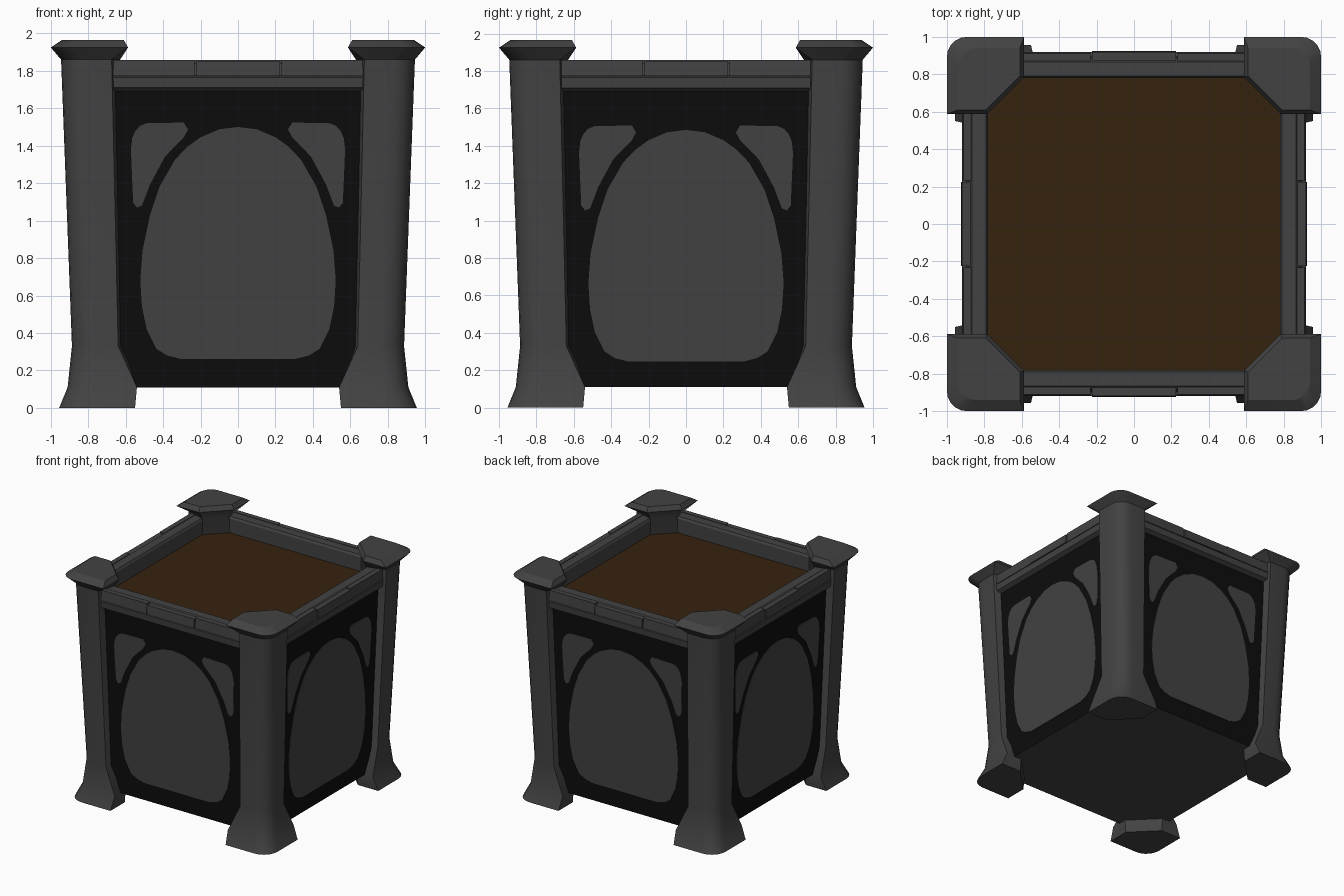
import bpy, bmesh
from math import pi, sin, cos, radians
from mathutils import Matrix

if "Cube" in bpy.data.objects:
    bpy.data.objects.remove(bpy.data.objects["Cube"], do_unlink=True)


def material(name, rgb):
    m = bpy.data.materials.new(name)
    m.diffuse_color = (*rgb, 1)
    m.use_nodes = True
    bsdf = m.node_tree.nodes["Principled BSDF"]
    bsdf.inputs["Base Color"].default_value = (*rgb, 1)
    bsdf.inputs["Roughness"].default_value = 0.8
    return m


GREY = material("dark grey stone", (0.055, 0.055, 0.055))
BLACK = material("black frame", (0.004, 0.004, 0.004))
BROWN = material("brown soil", (0.036, 0.016, 0.0045))


def loft(name, rings, mats, turn=0, smooth=False):
    """Join equal-sized rings of points into a closed solid."""
    bm = bmesh.new()
    loops = [[bm.verts.new(p) for p in ring] for ring in rings]
    n = len(loops[0])
    for a, b in zip(loops, loops[1:]):
        for i in range(n):
            j = (i + 1) % n
            bm.faces.new((a[i], a[j], b[j], b[i]))
    bm.faces.new(loops[0][::-1])
    bm.faces.new(loops[-1])
    bmesh.ops.recalc_face_normals(bm, faces=bm.faces)
    bm.transform(Matrix.Rotation(turn * pi / 2, 4, 'Z'))
    mesh = bpy.data.meshes.new(name)
    bm.to_mesh(mesh)
    bm.free()
    for m in mats:
        mesh.materials.append(m)
    ob = bpy.data.objects.new(name, mesh)
    bpy.context.collection.objects.link(ob)
    if smooth:
        bpy.ops.object.select_all(action='DESELECT')
        ob.select_set(True)
        bpy.context.view_layer.objects.active = ob
        bpy.ops.object.shade_smooth_by_angle(angle=radians(28))
    return ob


def post_ring(z, outer, inner, middle, slant, r):
    """Square section with a rounded outer corner and a cut inner corner."""
    c = outer - r
    arc = [(c + r * cos(t * pi / 10), c + r * sin(t * pi / 10)) for t in range(6)]
    pts = [(middle, inner), (outer, inner + slant), *arc,
           (inner + slant, outer), (inner, middle)]
    return [(x, y, z) for x, y in pts]


def depth(z):
    """Distance of the leaning wall from the centre."""
    return 0.83 + 0.05 * (z - 0.11) / 1.6


# Corner posts: flared foot, leaning shaft, overhanging cap
POST = [  # height, outer, inner, middle, slant, radius
    (0.0, 0.955, 0.55, 0.76, 0.0, 0.13),
    (0.11, 0.91, 0.54, 0.76, 0.0, 0.13),
    (0.33, 0.887, 0.61, 0.77, 0.03, 0.13),
    (1.86, 0.945, 0.63, 0.78, 0.045, 0.12),
    (1.925, 1.0, 0.587, 0.785, 0.0, 0.11),
    (1.965, 0.94, 0.61, 0.79, 0.0, 0.09),
]
corner_names = ["back_left", "back_right", "front_right", "front_left"]
for k, corner in enumerate(corner_names):
    loft(corner + "_post", [post_ring(*row) for row in POST], [GREY], k, True)

# Box body: black walls, grey underside, soil on top
square = [(-1, -1), (1, -1), (1, 1), (-1, 1)]
body = loft("planter_body",
            [[(x * depth(z), y * depth(z), z) for x, y in square] for z in (0.11, 1.72)],
            [BLACK, GREY, BROWN])
for f in body.data.polygons:
    f.material_index = 2 if f.normal.z > 0.9 else 1 if f.normal.z < -0.9 else 0

# Outlines of the panel insets, as (across, up)
half_arch = [(0.31, 0.262), (0.38, 0.28), (0.435, 0.315), (0.487, 0.417),
             (0.513, 0.54), (0.522, 0.68), (0.51, 0.84), (0.47, 1.03),
             (0.42, 1.18), (0.337, 1.325), (0.27, 1.395), (0.2, 1.445), (0.1, 1.488)]
arch = half_arch + [(0, 1.5)] + [(-x, z) for x, z in half_arch[::-1]]
spandrel = [(0.572, 1.38), (0.565, 1.44), (0.55, 1.476), (0.525, 1.505), (0.49, 1.52),
            (0.29, 1.524), (0.267, 1.487), (0.29, 1.444), (0.39, 1.342),
            (0.47, 1.193), (0.513, 1.08), (0.54, 1.07), (0.56, 1.096)]
RIM = [(0.78, 1.68), (0.78, 1.84), (0.79, 1.858), (0.865, 1.858), (0.885, 1.84),
       (0.895, 1.775), (0.92, 1.765), (0.915, 1.71), (0.88, 1.69)]


def plate(name, outline, drop, turn):
    rings = [[(x, -depth(z) - lift, z - drop) for x, z in outline]
             for lift in (-0.004, 0.004)]
    loft(name, rings, [GREY], turn)


def block(name, x0, x1, top, front, turn):
    profile = [(0.87, 1.772), (front, 1.772), (front - 0.006, top), (0.87, top)]
    loft(name, [[(x, -y, z) for y, z in profile] for x in (x0, x1)], [GREY], turn)


# Four sides: insets, rim bar and raised rim blocks
for k, side in enumerate(["front", "left", "back", "right"]):
    drop = 0.015 * (k % 2)
    plate(side + "_arch_panel", arch, drop, k)
    plate(side + "_spandrel_a", spandrel, drop, k)
    plate(side + "_spandrel_b", [(-x, z) for x, z in spandrel], drop, k)
    loft(side + "_rim", [[(x, -y, z) for y, z in RIM] for x in (-0.72, 0.72)], [GREY], k)
    block(side + "_rim_block_middle", -0.225, 0.225, 1.85, 0.924, k)
    for s, tag in ((-1, "a"), (1, "b")):
        block(side + "_rim_block_" + tag, s * 0.232, s * 0.7, 1.859, 0.918, k)
